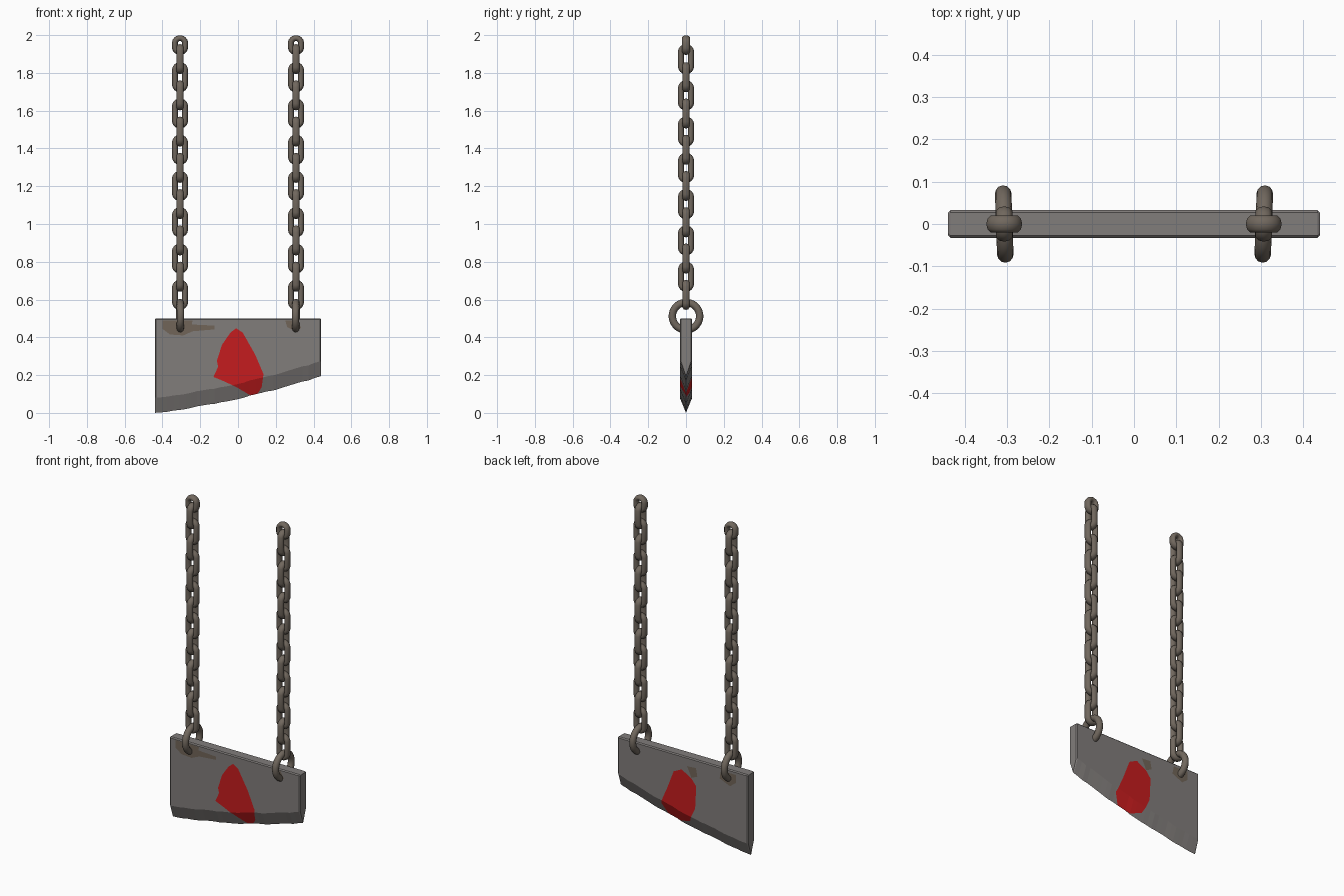
import bpy, bmesh, math, random
from mathutils import Vector

if "Cube" in bpy.data.objects:
    bpy.data.objects.remove(bpy.data.objects["Cube"])

random.seed(4)


def material(name, rgb):
    m = bpy.data.materials.new(name)
    m.diffuse_color = (*rgb, 1)
    m.use_nodes = True
    m.node_tree.nodes["Principled BSDF"].inputs["Base Color"].default_value = m.diffuse_color
    return m


STEEL = material("worn_steel", (0.22, 0.205, 0.198))
BLOOD = material("blood_red", (0.56, 0.012, 0.013))
RUST = material("rust_brown", (0.165, 0.13, 0.098))
IRON = material("chain_iron", (0.165, 0.138, 0.112))


def finish(bm, name, mats, smooth):
    bmesh.ops.recalc_face_normals(bm, faces=bm.faces)
    for f in bm.faces:
        f.smooth = smooth
    me = bpy.data.meshes.new(name)
    bm.to_mesh(me)
    bm.free()
    for m in mats:
        me.materials.append(m)
    ob = bpy.data.objects.new(name, me)
    bpy.context.collection.objects.link(ob)
    return ob


# Outlines (x, z) of the stains on each side of the blade
STAINS = [  # side (-1 front, 1 back), material slot, outline
    (-1, 1, [(-.01, .448), (.025, .425), (.09, .31), (.135, .205), (.125, .135), (.09, .08),
             (.045, .105), (-.015, .14), (-.085, .172), (-.13, .19), (-.105, .245),
             (-.112, .275), (-.085, .36), (-.04, .425)]),
    (1, 1, [(.007, .416), (-.06, .378), (-.092, .338), (-.085, .20), (-.04, .107),
            (.03, .085), (.118, .105), (.151, .17), (.105, .275), (.06, .39)]),
    (-1, 2, [(-.40, .49), (-.24, .49), (-.245, .468), (-.125, .462), (-.125, .442),
             (-.24, .432), (-.29, .41), (-.36, .415), (-.40, .445)]),
    (-1, 2, [(.25, .49), (.31, .49), (.335, .45), (.30, .435), (.26, .455)]),
    (1, 2, [(-.36, .48), (-.26, .48), (-.25, .43), (-.32, .40), (-.36, .43)]),
    (1, 2, [(-.03, .445), (-.09, .45), (-.10, .40), (-.06, .382)]),
]


def inside(x, z, poly):
    hit = False
    for (x1, z1), (x2, z2) in zip(poly, poly[1:] + poly[:1]):
        if (z1 > z) != (z2 > z) and x < x1 + (z - z1) * (x2 - x1) / (z2 - z1):
            hit = not hit
    return hit


# Blade: cross-sections along x, with a curved and ground lower edge
def build_blade():
    bm = bmesh.new()
    xs = [-.44, -.434] + [-.434 + .868 * i / 28 for i in range(1, 28)] + [.434, .44]
    rings = []
    for i, x in enumerate(xs):
        u = (x + .44) / .88
        zb = .195 * (.54 * u + .46 * u * u)
        if 1 < i < len(xs) - 2:
            zb += random.uniform(-.003, .003)
        end = i in (0, len(xs) - 1)
        t = .027 if end else .033
        top = .496 if end else .5
        zc = zb + .08
        prof = [(0, zb), (-t, zc), (-t, .494), (-t + .006, top),
                (t - .006, top), (t, .494), (t, zc)]
        rings.append([bm.verts.new((x, y, z)) for y, z in prof])
    for a, b in zip(rings, rings[1:]):
        for j in range(7):
            k = (j + 1) % 7
            bm.faces.new((a[j], a[k], b[k], b[j]))
    bm.faces.new(rings[0])
    bm.faces.new(rings[-1])
    bmesh.ops.recalc_face_normals(bm, faces=bm.faces)
    # cut the stain outlines into the matching side, then colour what lies inside
    for side, slot, poly in STAINS:
        x0, x1 = min(p[0] for p in poly) - .01, max(p[0] for p in poly) + .01
        for (ax, az), (bx, bz) in zip(poly, poly[1:] + poly[:1]):
            faces = [f for f in bm.faces if f.normal.y * side > .3
                     and max(v.co.x for v in f.verts) > x0
                     and min(v.co.x for v in f.verts) < x1]
            geom = set(faces)
            for f in faces:
                geom.update(f.edges)
                geom.update(f.verts)
            bmesh.ops.bisect_plane(bm, geom=list(geom), dist=1e-5, plane_co=(ax, 0, az),
                                   plane_no=Vector((bz - az, 0, ax - bx)).normalized())
        bm.normal_update()
        for f in bm.faces:
            c = f.calc_center_median()
            if f.normal.y * side > .3 and inside(c.x, c.z, poly):
                f.material_index = slot
    return finish(bm, "blade", [STEEL, BLOOD, RUST], False)


# Links and rings: an oval swept around a stadium-shaped path in the local xz plane
def add_loop(bm, centre, radius, straight, r_in, r_out, turn, segs=20, sides=10):
    rows = []
    c, s = math.cos(turn), math.sin(turn)
    for i in range(segs):
        a = 2 * math.pi * (i + .5) / segs
        dz = straight if math.sin(a) > 0 else -straight
        row = []
        for j in range(sides):
            b = 2 * math.pi * j / sides
            q = radius + r_in * math.cos(b)
            x, y, z = q * math.cos(a), r_out * math.sin(b), q * math.sin(a) + dz
            row.append(bm.verts.new((centre[0] + x * c - y * s,
                                     centre[1] + x * s + y * c, centre[2] + z)))
        rows.append(row)
    for i in range(segs):
        a, b = rows[i], rows[(i + 1) % segs]
        for j in range(sides):
            k = (j + 1) % sides
            bm.faces.new((a[j], a[k], b[k], b[j]))


build_blade()
for side, label in ((-1, "left"), (1, "right")):
    x = side * .307
    # chain of alternating links with a short link at the top
    bm = bmesh.new()
    for k in range(14):
        add_loop(bm, (x, 0, .625 + .096 * k), .027, .0375, .0155, .02,
                 math.pi / 2 if k % 2 else 0)
    add_loop(bm, (x, 0, 1.947), .0275, .0095, .0155, .0215, 0)
    finish(bm, label + "_chain", [IRON], True)
    # ring through the blade
    bm = bmesh.new()
    add_loop(bm, (x, 0, .512), .0725, 0, .0195, .0195,
             math.pi / 2 - side * math.radians(2), 32, 12)
    finish(bm, label + "_ring", [IRON], True)
